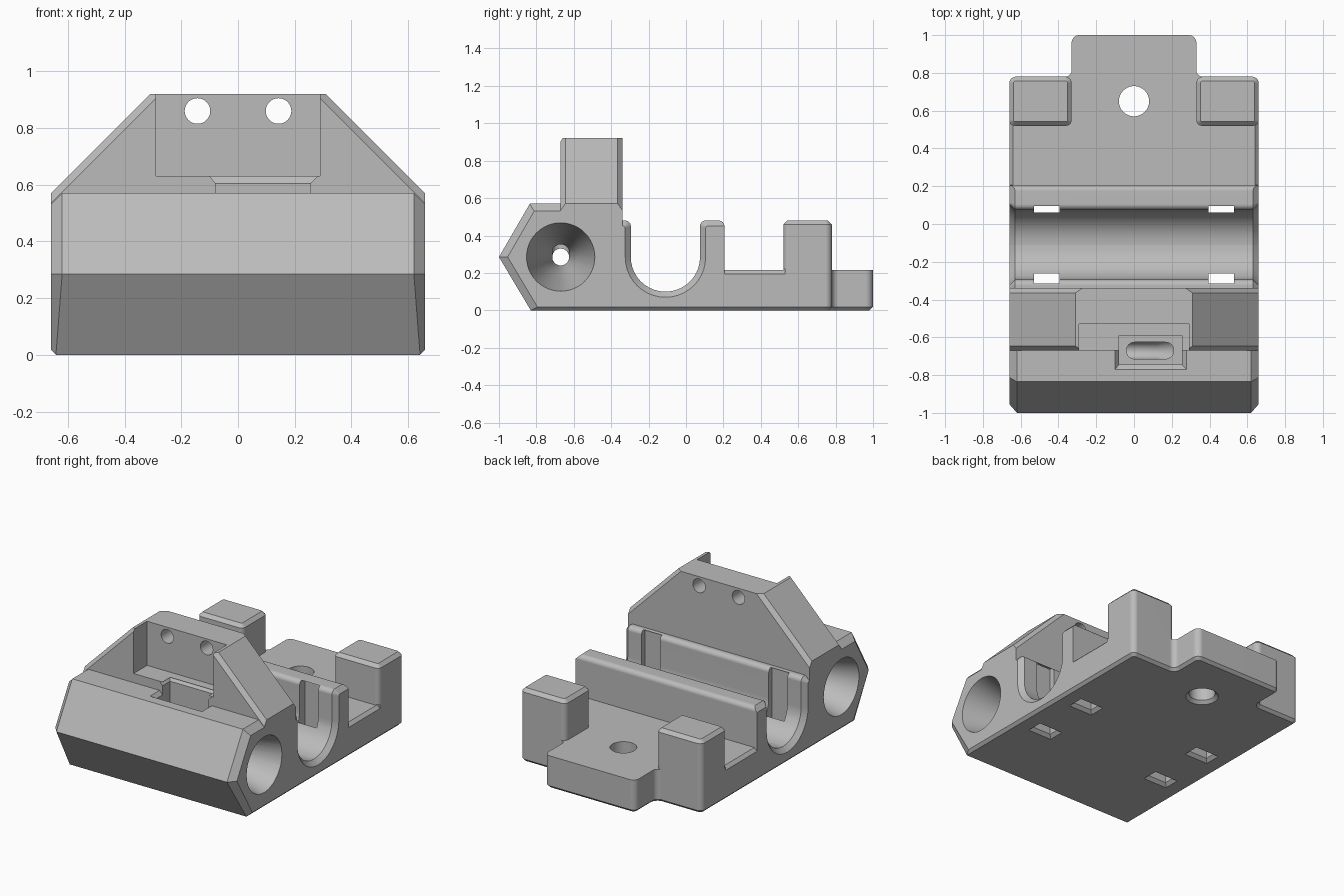
import bpy, bmesh, math
from mathutils import Vector

if "Cube" in bpy.data.objects:
    bpy.data.objects.remove(bpy.data.objects["Cube"])

grey = bpy.data.materials.new("plain grey")
grey.diffuse_color = (0.5, 0.5, 0.5, 1)
grey.use_nodes = True
grey.node_tree.nodes["Principled BSDF"].inputs["Base Color"].default_value = grey.diffuse_color


def rounded(pts, n=10):
    """Polygon of (u, v) or (u, v, radius) points with rounded corners."""
    out = []
    for i, p in enumerate(pts):
        c = Vector(p[:2])
        if len(p) < 3:
            out.append(tuple(c))
            continue
        a = (Vector(pts[i - 1][:2]) - c).normalized()
        b = (Vector(pts[(i + 1) % len(pts)][:2]) - c).normalized()
        r = p[2]                       # all rounded corners are square
        mid = c + (a + b) * r
        for k in range(n + 1):
            t = k / n * math.pi / 2
            out.append(tuple(mid - b * r * math.cos(t) - a * r * math.sin(t)))
    return out


def place(axis, t, u, v):
    return {'x': (t, u, v), 'y': (u, t, v), 'z': (u, v, t)}[axis]


def loft(name, axis, sections, bevels=()):
    """Skin sections (position, outline); bevels = (edge test, width)."""
    bm = bmesh.new()
    rings = [[bm.verts.new(place(axis, t, *p)) for p in ring] for t, ring in sections]
    n = len(rings[0])
    for lo, hi in zip(rings, rings[1:]):
        for i in range(n):
            j = (i + 1) % n
            bm.faces.new((lo[i], lo[j], hi[j], hi[i]))
    bm.faces.new(rings[0])
    bm.faces.new(rings[-1])
    bmesh.ops.recalc_face_normals(bm, faces=bm.faces)
    for test, width in bevels:
        edges = [e for e in bm.edges if test(e.verts[0].co, e.verts[1].co)]
        bmesh.ops.bevel(bm, geom=edges, offset=width, segments=1,
                        profile=0.5, affect='EDGES')
    me = bpy.data.meshes.new(name)
    bm.to_mesh(me)
    bm.free()
    ob = bpy.data.objects.new(name, me)
    bpy.context.collection.objects.link(ob)
    me.materials.append(grey)
    return ob


def prism(name, axis, lo, hi, ring, bevels=()):
    return loft(name, axis, [(lo, ring), (hi, ring)], bevels)


def rect(u0, u1, v0, v1):
    return [(u0, v0), (u1, v0), (u1, v1), (u0, v1)]


def circle(u, v, r, n=48):
    return [(u + r * math.cos(2 * math.pi * i / n),
             v + r * math.sin(2 * math.pi * i / n)) for i in range(n)]


def combine(target, other, op):
    m = target.modifiers.new("bool", 'BOOLEAN')
    m.operation, m.solver, m.object = op, 'EXACT', other
    bpy.context.view_layer.objects.active = target
    bpy.ops.object.modifier_apply(modifier=m.name)
    bpy.data.objects.remove(other)


def flat_z(z):
    return lambda a, b: abs(a.z - z) < 1e-4 and abs(b.z - z) < 1e-4


def block_ends(a, b):
    m = (a + b) / 2
    return abs(abs(a.x) - .66) < 1e-4 and abs(a.x - b.x) < 1e-4 and m.y < -.51 and m.z > .05


def block_foot(a, b):
    return flat_z(0)(a, b) and abs(a.x - b.x) < 1e-4 and abs(a.x) > .6


def tower_slopes(a, b):
    return abs(a.y - b.y) < 1e-4 and abs(a.z - b.z) > .3 and abs(a.x - b.x) > .3


# Deck with rounded tongue
body = prism("carriage_body", 'z', 0, .215, rounded([
    (-.66, -.6), (.66, -.6), (.66, .78, .035), (.33, .78, .035), (.33, 1, .04),
    (-.33, 1, .04), (-.33, .78, .035), (-.66, .78, .035)]), [(flat_z(0), .018)])

# Pointed front block, cradle block and sloped tower
adds = [
    prism("front_block", 'x', -.66, .66,
          [(-.83, 0), (-1, .285), (-.835, .57), (-.5, .57), (-.5, 0)],
          [(block_foot, .018), (block_ends, .04)]),
    prism("cradle", 'x', -.66, .66,
          rounded([(-.5, .1), (.205, .1), (.205, .48, .03), (-.5, .48)])),
    prism("tower", 'y', -.67, -.34,
          [(-.66, .3), (.66, .3), (.66, .57), (.31, .92), (-.31, .92), (-.66, .57)],
          [(tower_slopes, .025)]),
]
# Rear posts
for s in (-1, 1):
    c = .495 * s
    adds.append(prism("post", 'z', .1, .48, rounded(
        [(c - .165, .52, .03), (c + .165, .52, .03),
         (c + .165, .78, .035), (c - .165, .78, .035)]), [(flat_z(.48), .022)]))
for ob in adds:
    combine(body, ob, 'UNION')


# U-shaped rod trough, flared at both ends
def trough(d):
    l, r, b, t, f = -.295 - d, .075 + d, .1 - d, .48 - d, .03 - .65 * d
    return rounded([(-.34, .6), (-.34, t), (l, t, f), (l, b, .184 + d),
                    (r, b, .184 + d), (r, t, f), (.3, t), (.3, .6)])


cuts = [loft("trough_cut", 'x', [(-.67, trough(.04)), (-.63, trough(0)),
                                 (.63, trough(0)), (.67, trough(.04))])]

# Tie slots, with flared mouths underneath
for s in (-1, 1):
    x0, x1 = sorted((.395 * s, .53 * s))
    for y0, y1 in ((.06, .13), (-.33, -.262)):
        cuts.append(prism("tie_slot", 'z', -.1, .478, rect(x0, x1, y0, y1)))
        cuts.append(loft("tie_mouth", 'z', [
            (-.01, rect(x0 - .03, x1 + .03, y0 - .03, y1 + .03)),
            (.02, rect(x0, x1, y0, y1))]))
    # Chamfered deck edge between wall and post
    cuts.append(prism("deck_chamfer", 'y', .206, .53,
                      [(.635 * s, .22), (.67 * s, .185), (.67 * s, .22)]))
    # Round holes in the tower
    cuts.append(prism("tower_hole", 'y', -.8, -.2, circle(.143 * s, .86, .045)))

# Tower recess, stepped pocket and slot
cuts += [
    prism("recess_cut", 'z', .63, 1, rect(-.29, .29, -.8, -.53)),
    prism("pocket_cut", 'z', .45, .7, rect(-.08, .255, -.745, -.59)),
    loft("pocket_chamfer", 'z', [(.605, rect(-.08, .255, -.8, -.59)),
                                 (.63, rect(-.1, .28, -.8, -.57))]),
    loft("pocket_front_chamfer", 'z', [(.545, rect(-.08, .255, -.745, -.67)),
                                       (.60, rect(-.125, .305, -.80, -.67))]),
    prism("pocket_slot", 'z', .285, .5, rounded(
        [(-.04, -.714, .043), (.21, -.714, .043), (.21, -.626, .043), (-.04, -.626, .043)])),
    # Tapered cross bore
    loft("bore_cut", 'x', [(x, circle(-.67, .285, r)) for x, r in (
        (-.70, .193), (-.30, .09), (-.12, .045), (.12, .045), (.30, .09), (.70, .193))]),
    # Deck screw hole
    prism("deck_hole", 'z', -.1, .4, circle(0, .65, .08)),
    loft("deck_hole_mouth", 'z', [(-.01, circle(0, .65, .11)), (.02, circle(0, .65, .08))]),
]
for ob in cuts:
    combine(body, ob, 'DIFFERENCE')

# Smooth rounds, crisp edges
bpy.ops.object.select_all(action='DESELECT')
body.select_set(True)
bpy.context.view_layer.objects.active = body
bpy.ops.object.shade_smooth_by_angle(angle=math.radians(25))
wn = body.modifiers.new("flat_normals", 'WEIGHTED_NORMAL')
wn.keep_sharp = True
